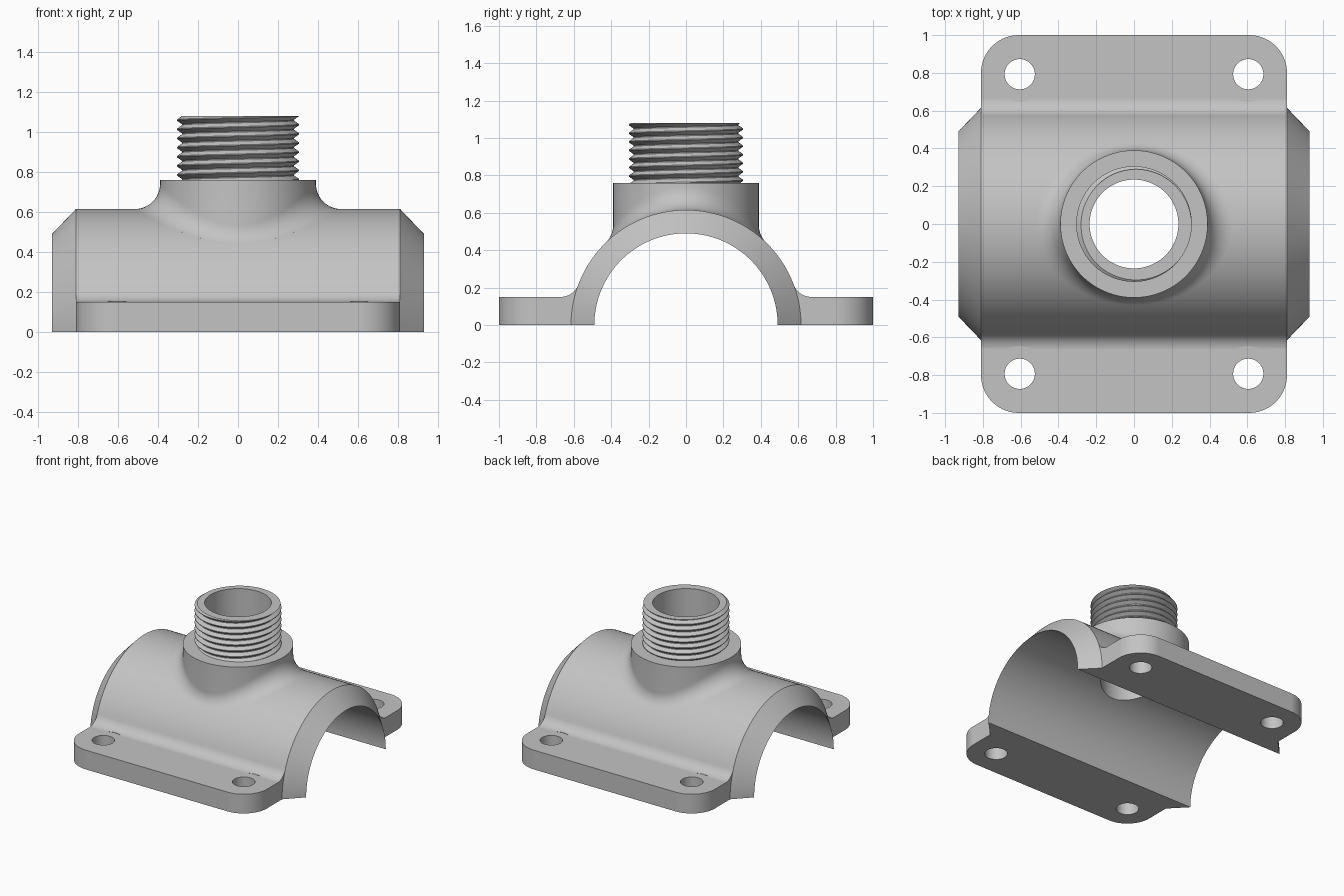
import bpy, bmesh
from math import sin, cos, pi, sqrt, atan2, radians
from mathutils import Vector

if "Cube" in bpy.data.objects:
    bpy.data.objects.remove(bpy.data.objects["Cube"])

# Main dimensions
OUTER, INNER = 0.615, 0.49        # half pipe radii
HALF, TIP = 0.81, 0.93            # half length of body and of tapered ends
PLATE = 0.15                      # flange thickness
BOSS, BOSS_TOP, BORE = 0.39, 0.76, 0.235
CREST, ROOT, TOP, PITCH = 0.306, 0.28, 1.08, 0.0457
SEG = 96

grey = bpy.data.materials.new("plain grey")
grey.use_nodes = True
grey.diffuse_color = (0.55, 0.55, 0.55, 1)
grey.node_tree.nodes["Principled BSDF"].inputs["Base Color"].default_value = (0.55, 0.55, 0.55, 1)


def finish(name, bm):
    """Turn a bmesh into a named grey object."""
    bmesh.ops.recalc_face_normals(bm, faces=bm.faces[:])
    mesh = bpy.data.meshes.new(name)
    bm.to_mesh(mesh)
    bm.free()
    mesh.materials.append(grey)
    obj = bpy.data.objects.new(name, mesh)
    bpy.context.collection.objects.link(obj)
    return obj


def activate(obj):
    bpy.ops.object.select_all(action='DESELECT')
    obj.select_set(True)
    bpy.context.view_layer.objects.active = obj


def smooth(obj, angle=30):
    activate(obj)
    bpy.ops.object.shade_smooth_by_angle(angle=radians(angle))


def arc(cy, cz, r, start, end, n):
    steps = [start + (end - start) * i / n for i in range(n + 1)]
    return [(cy + r * cos(a), cz + r * sin(a)) for a in steps]


def loft(bm, rings, closed_rings=True):
    """Skin a list of point rings with quads."""
    rows = [[bm.verts.new(p) for p in ring] for ring in rings]
    for a, b in zip(rows, rows[1:]):
        n = len(a)
        for i in range(n if closed_rings else n - 1):
            j = (i + 1) % n
            bm.faces.new((a[i], a[j], b[j], b[i]))
    return rows


def cut_cylinder(obj, x, y, r, z0, z1):
    """Cut a vertical cylinder out of an object."""
    bm = bmesh.new()
    ring = [(x + r * cos(2 * pi * i / SEG), y + r * sin(2 * pi * i / SEG)) for i in range(SEG)]
    rows = loft(bm, [[(px, py, z) for px, py in ring] for z in (z0, z1)])
    for row in rows:
        bm.faces.new(row)
    cutter = finish("cutter", bm)
    cutter.hide_render = True
    mod = obj.modifiers.new("cut", 'BOOLEAN')
    mod.operation, mod.solver, mod.object = 'DIFFERENCE', 'EXACT', cutter
    activate(obj)
    bpy.ops.object.modifier_apply(modifier=mod.name)
    bpy.data.objects.remove(cutter)


# Saddle: half pipe with filleted flanges, one profile extruded along x
FIL = 0.1
fz = PLATE + FIL
fy = sqrt((OUTER + FIL) ** 2 - fz ** 2)
phi = atan2(fz, fy)
side = [(1, 0), (1, PLATE)] + arc(fy, fz, FIL, 1.5 * pi, pi + phi, 12)
profile = side + arc(0, 0, OUTER, phi, pi - phi, 80)[1:-1]
profile += [(-y, z) for y, z in reversed(side)] + arc(0, 0, INNER, pi, 0, SEG)
bm = bmesh.new()
for row in loft(bm, [[(x, y, z) for y, z in profile] for x in (-HALF, HALF)]):
    bm.faces.new(row)
corners = [e for e in bm.edges
           if all(abs(abs(v.co.x) - HALF) < 1e-4 and abs(v.co.y) > 0.99 for v in e.verts)
           and abs(e.verts[0].co.z - e.verts[1].co.z) > 0.1]
bmesh.ops.bevel(bm, geom=corners, offset=0.2, segments=14, profile=0.5, affect='EDGES')
saddle = finish("saddle_body", bm)
cut_cylinder(saddle, 0, 0, BORE, 0.2, 1)
for sx in (-1, 1):
    for sy in (-1, 1):
        # Bolt hole and the shallow spot face around it
        cut_cylinder(saddle, sx * 0.605, sy * 0.793, 0.08, -0.1, 0.3)
        cut_cylinder(saddle, sx * 0.605, sy * 0.793, 0.146, PLATE + 0.0005, 0.4)
smooth(saddle)
saddle.modifiers.new("even_shading", 'WEIGHTED_NORMAL').keep_sharp = True

# Tapered pipe ends, chamfered down to the inner radius
for sx, name in ((-1, "right_taper"), (1, "left_taper")):
    bm = bmesh.new()
    loft(bm, [[(sx * x, y, z) for y, z in arc(0, 0, r, 0, pi, SEG)]
              for x, r in ((HALF, OUTER), (TIP, INNER), (HALF, INNER))], False)
    # Flat feet of the taper
    bm.verts.ensure_lookup_table()
    n = SEG + 1
    for k in (0, SEG):
        bm.faces.new([bm.verts[k + n * i] for i in range(3)])
    smooth(finish(name, bm))

# Boss: collar blended onto the pipe by a rolling ball fillet
BALL, STEPS = 0.125, 12
columns = []
for i in range(SEG):
    a = 2 * pi * i / SEG
    d = Vector((cos(a), sin(a), 0))
    c = d * (BOSS + BALL)
    c.z = sqrt((OUTER + BALL) ** 2 - c.y ** 2)
    to_boss = -d
    to_pipe = Vector((0, -c.y, -c.z)).normalized()
    blend = [c + BALL * to_boss.slerp(to_pipe, s / STEPS) for s in range(STEPS + 1)]
    inner = d * BORE
    low = Vector((inner.x, inner.y, sqrt(0.56 ** 2 - inner.y ** 2)))
    under = Vector((blend[-1].x, blend[-1].y, blend[-1].z - 0.03))
    up = Vector((0, 0, BOSS_TOP))
    columns.append([inner + up, d * BOSS + up] + blend + [under, low, inner + up])
bm = bmesh.new()
loft(bm, list(zip(*columns)))
bmesh.ops.remove_doubles(bm, verts=bm.verts[:], dist=1e-5)
smooth(finish("branch_boss", bm))

# Threaded spout: helical rows, trimmed flat at both ends
bm = bmesh.new()
shape = [(0, CREST), (0.1, CREST), (0.5, ROOT), (0.6, ROOT)]
rows = []
for turn in range(-2, 9):
    for phase, r in shape:
        rows.append([(r * cos(2 * pi * i / SEG), r * sin(2 * pi * i / SEG),
                      BOSS_TOP + PITCH * (turn + phase + i / SEG)) for i in range(SEG + 1)])
loft(bm, rows, False)
bmesh.ops.remove_doubles(bm, verts=bm.verts[:], dist=1e-5)
for z, up in ((TOP, 1), (BOSS_TOP, -1)):
    bmesh.ops.bisect_plane(bm, geom=bm.verts[:] + bm.edges[:] + bm.faces[:], dist=1e-6,
                           plane_co=(0, 0, z), plane_no=(0, 0, up), clear_outer=True)
loft(bm, [[(BORE * cos(2 * pi * i / SEG), BORE * sin(2 * pi * i / SEG), z)
           for i in range(SEG)] for z in (BOSS_TOP, TOP)])
for z in (BOSS_TOP, TOP):
    rim = [e for e in bm.edges if e.is_boundary and all(abs(v.co.z - z) < 1e-4 for v in e.verts)]
    bmesh.ops.triangle_fill(bm, edges=rim, use_beauty=True)
smooth(finish("threaded_spout", bm))
